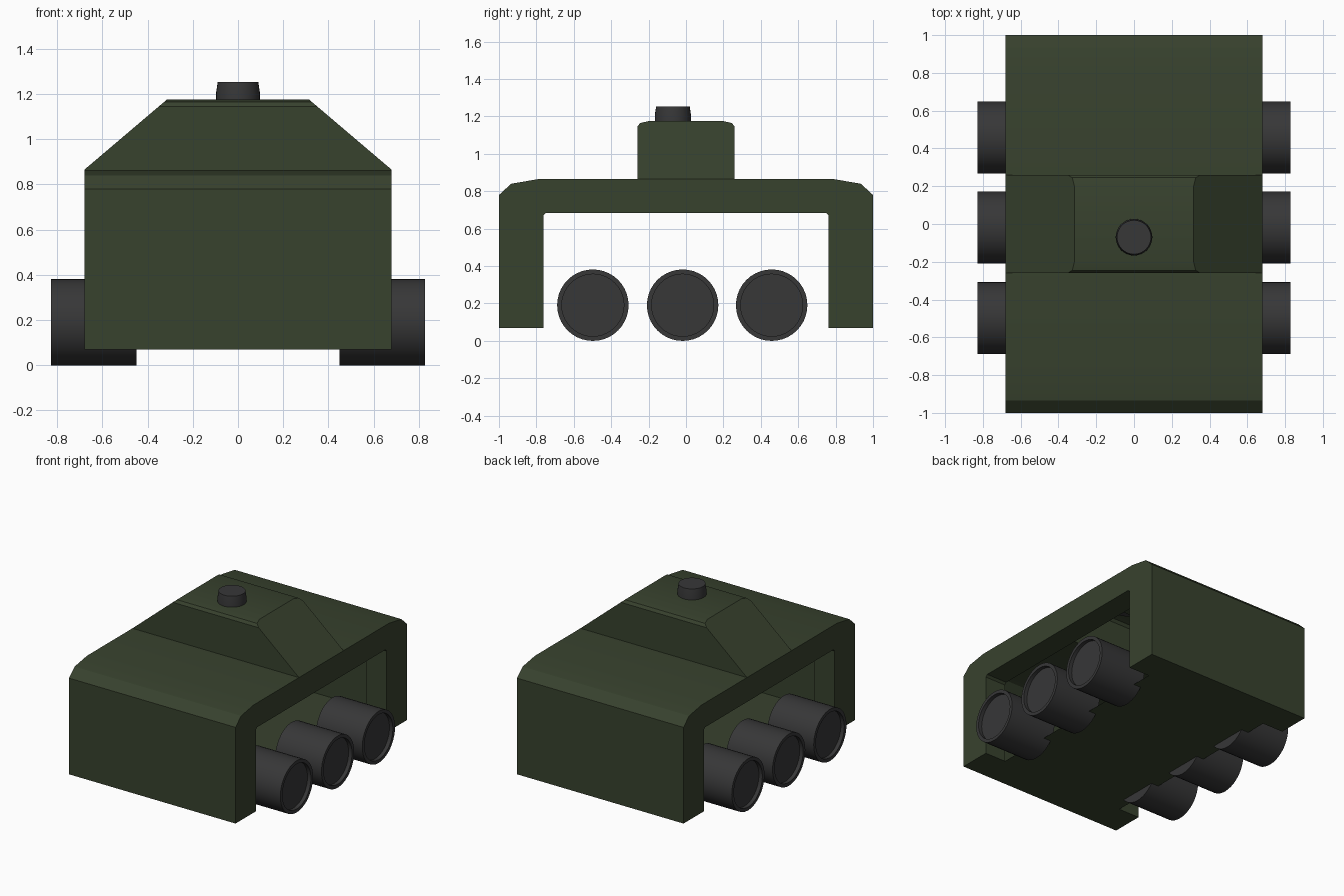
import bpy, bmesh, math
from mathutils import Matrix

if "Cube" in bpy.data.objects:
    bpy.data.objects.remove(bpy.data.objects["Cube"])


def material(name, rgb):
    m = bpy.data.materials.new(name)
    m.diffuse_color = (*rgb, 1)
    m.use_nodes = True
    m.node_tree.nodes["Principled BSDF"].inputs["Base Color"].default_value = m.diffuse_color
    return m


GREEN = material("olive_green", (0.039, 0.054, 0.027))
BLACK = material("rubber_black", (0.038, 0.038, 0.039))


def finish(name, bm, mat, angle=30):
    bmesh.ops.remove_doubles(bm, verts=bm.verts, dist=1e-4)
    bmesh.ops.recalc_face_normals(bm, faces=bm.faces)
    me = bpy.data.meshes.new(name)
    bm.to_mesh(me)
    bm.free()
    me.materials.append(mat)
    ob = bpy.data.objects.new(name, me)
    bpy.context.collection.objects.link(ob)
    bpy.ops.object.select_all(action='DESELECT')
    bpy.context.view_layer.objects.active = ob
    ob.select_set(True)
    bpy.ops.object.shade_smooth_by_angle(angle=math.radians(angle))
    return ob


def lathe(name, profile, segments, placement, mat):
    """Spin an (radius, height) profile round z, then place it."""
    bm = bmesh.new()
    rings = []
    for r, h in profile:
        rings.append([bm.verts.new((r * math.cos(2 * math.pi * i / segments),
                                    r * math.sin(2 * math.pi * i / segments), h))
                      for i in range(segments)])
    for a, b in zip(rings, rings[1:]):
        for i in range(segments):
            j = (i + 1) % segments
            bm.faces.new((a[i], a[j], b[j], b[i]))
    bm.faces.new(rings[0][::-1])
    bm.faces.new(rings[-1])
    bm.transform(placement)
    return finish(name, bm, mat)


# Hull: skin swept over the length, continuing up over the cabin
HALF, BASE, DECK = 0.68, 0.07, 0.865
FLANGE = 0.51   # inner edge of the side opening


def half_width(z):
    return HALF if z <= DECK else HALF - (z - DECK) * 1.177


half_body = [(-1, BASE), (-1, 0.78), (-0.935, 0.84), (-0.79, DECK), (-0.26, DECK)]
half_cabin = [(-0.26, DECK), (-0.26, 1.145), (-0.245, 1.165), (-0.2, 1.175)]


def mirrored(pts):
    return pts + [(-y, z) for y, z in reversed(pts)]


body = mirrored(half_body)
cabin = mirrored(half_cabin)
arch = mirrored([(-0.763, BASE), (-0.763, 0.67), (-0.748, 0.685)])
skin = mirrored(half_body + half_cabin[1:])

bm = bmesh.new()


def face(points):
    bm.faces.new([bm.verts.new(p) for p in points])


for (y0, z0), (y1, z1) in zip(skin, skin[1:]):
    w0, w1 = half_width(z0), half_width(z1)
    face([(-w0, y0, z0), (w0, y0, z0), (w1, y1, z1), (-w1, y1, z1)])
for s in (-1, 1):
    # Side frame with its opening, sloped cabin side, inward flange
    face([(s * HALF, y, z) for y, z in body + arch[::-1]])
    face([(s * half_width(z), y, z) for y, z in cabin])
    for (y0, z0), (y1, z1) in zip(arch, arch[1:]):
        face([(s * HALF, y0, z0), (s * HALF, y1, z1),
              (s * FLANGE, y1, z1), (s * FLANGE, y0, z0)])
# Floor, narrowed between the wheels
quarter = [(HALF, -1), (HALF, -0.763), (FLANGE, -0.763)]
right = quarter + [(x, -y) for x, y in reversed(quarter)]
floor = right + [(-x, y) for x, y in reversed(right)]
face([(x, y, BASE) for x, y in floor])
finish("hull", bm, GREEN)

# Wheels with a shallow recessed hub
wheel = [(0.191, 0.45), (0.191, 0.828), (0.166, 0.828), (0.166, 0.80)]
for side, s in (("right", 1), ("left", -1)):
    for row, y in (("front", -0.498), ("middle", -0.018), ("rear", 0.458)):
        place = (Matrix.Translation((0, y, 0.191))
                 @ Matrix.Rotation(s * math.pi / 2, 4, 'Y'))
        lathe(f"{row}_{side}_wheel", wheel, 40, place, BLACK)

# Roof hatch
lathe("roof_hatch", [(0.097, 1.15), (0.097, 1.205), (0.09, 1.253)], 32,
      Matrix.Translation((0, -0.07, 0)), BLACK)
